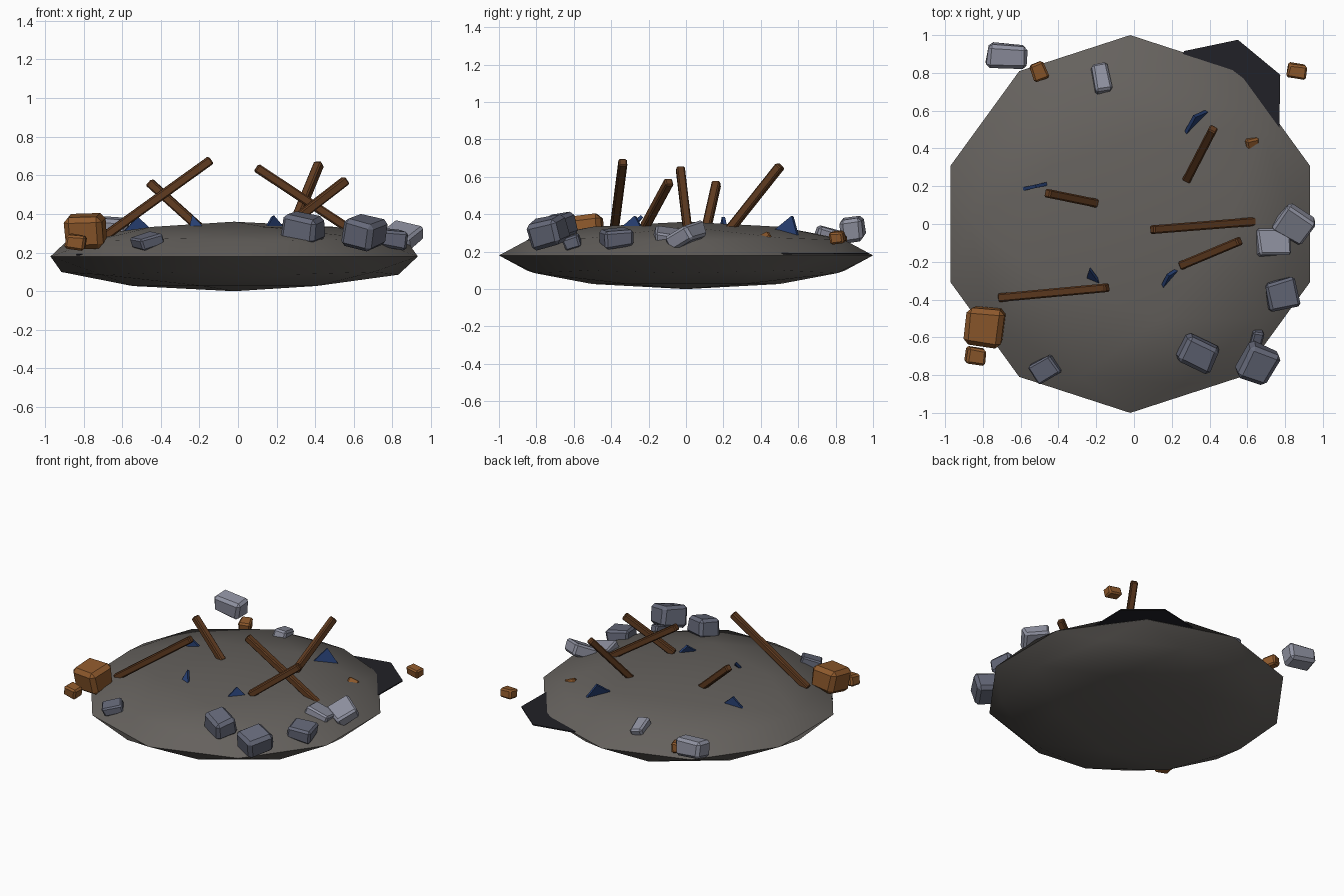
import bpy, bmesh, math, random
from mathutils import Vector, Matrix, Euler

if "Cube" in bpy.data.objects:
    bpy.data.objects.remove(bpy.data.objects["Cube"])

random.seed(4)


def mat(name, rgb):
    m = bpy.data.materials.new(name)
    m.diffuse_color = (*rgb, 1)
    m.use_nodes = True
    m.node_tree.nodes["Principled BSDF"].inputs["Base Color"].default_value = m.diffuse_color
    return m


EARTH = mat("earth", (0.13, 0.12, 0.11))
SOOT = mat("soot", (0.015, 0.015, 0.02))
WOOD = mat("wood", (0.12, 0.045, 0.015))
BRICK = mat("brick", (0.27, 0.10, 0.025))
DARK = mat("dark_stone", (0.13, 0.14, 0.19))
LIGHT = mat("light_stone", (0.28, 0.29, 0.36))
GLASS = mat("blue_glass", (0.02, 0.05, 0.17))


def finish(name, bm, material):
    bmesh.ops.recalc_face_normals(bm, faces=bm.faces)
    me = bpy.data.meshes.new(name)
    bm.to_mesh(me)
    bm.free()
    me.materials.append(material)
    ob = bpy.data.objects.new(name, me)
    bpy.context.collection.objects.link(ob)
    return ob


def block(name, loc, size, rot, material, jitter=0.06, bevel=0.16):
    bm = bmesh.new()
    bmesh.ops.create_cube(bm, size=1)
    for v in bm.verts:
        v.co += Vector([random.uniform(-jitter, jitter) for _ in range(3)])
        v.co = Vector(a * b for a, b in zip(v.co, size))
    bmesh.ops.bevel(bm, geom=bm.edges[:], offset=min(size) * bevel,
                    segments=1, affect='EDGES')
    r = Euler([math.radians(a) for a in rot]).to_matrix().to_4x4()
    bm.transform(Matrix.Translation(loc) @ r)
    return finish(name, bm, material)


def beam(name, a, b, w=0.046):
    a, b = Vector(a), Vector(b)
    d = b - a
    ob = block(name, (0, 0, 0), (w, w, d.length), (0, 0, 0), WOOD, 0, 0.16)
    ob.data.transform(Matrix.Translation((a + b) / 2)
                      @ d.to_track_quat('Z', 'Y').to_matrix().to_4x4())


def shard(name, pts, t=0.018):
    p = [Vector(q) for q in pts]
    n = (p[1] - p[0]).cross(p[2] - p[0]).normalized() * t / 2
    bm = bmesh.new()
    f = [bm.verts.new(q + n) for q in p]
    k = [bm.verts.new(q - n) for q in p]
    bm.faces.new(f)
    bm.faces.new(k[::-1])
    for i in range(3):
        j = (i + 1) % 3
        bm.faces.new((f[i], k[i], k[j], f[j]))
    finish(name, bm, GLASS)


# flattened mound of earth
bm = bmesh.new()
bmesh.ops.create_icosphere(bm, subdivisions=2, radius=1)
bm.transform(Matrix.Translation((-0.02, 0, 0.18)) @ Matrix.Diagonal((1, 1, 0.18, 1)))
mound = finish("mound", bm, EARTH)
bpy.context.view_layer.objects.active = mound
mound.select_set(True)
bpy.ops.object.shade_smooth_by_angle(angle=math.radians(40))

# flat scorch patches poking out at the rim
for i, (x, y, r, a) in enumerate([(0.47, 0.65, 0.335, 89), (-0.56, -0.38, 0.30, 10)]):
    bm = bmesh.new()
    bmesh.ops.create_cone(bm, cap_ends=True, segments=7, radius1=r, radius2=r, depth=0.008)
    bm.transform(Matrix.Translation((x, y, 0.188)) @ Matrix.Rotation(math.radians(a), 4, 'Z'))
    finish(f"scorch_patch_{i}", bm, SOOT)

# rubble stones around the rim
stones = [
    ((-0.675, 0.89, 0.32), (0.20, 0.12, 0.12), (8, 6, -4), LIGHT),
    ((-0.175, 0.77, 0.285), (0.09, 0.15, 0.08), (-15, 8, 8), LIGHT),
    ((0.85, 0.0, 0.285), (0.18, 0.17, 0.09), (25, 10, -32), LIGHT),
    ((0.735, -0.10, 0.28), (0.17, 0.14, 0.07), (-8, 12, 3), LIGHT),
    ((0.785, -0.37, 0.275), (0.16, 0.15, 0.09), (6, 8, 12), DARK),
    ((0.655, -0.74, 0.305), (0.17, 0.19, 0.14), (12, 15, -24), DARK),
    ((0.335, -0.69, 0.33), (0.19, 0.15, 0.13), (10, 8, -27), DARK),
    ((-0.47, -0.77, 0.26), (0.13, 0.11, 0.06), (8, -14, 30), DARK),
    ((0.65, -0.61, 0.25), (0.06, 0.09, 0.07), (20, 10, -10), DARK),
]
for i, (loc, size, rot, m) in enumerate(stones):
    block(f"stone_{i}", loc, size, rot, m)

# broken bricks
bricks = [
    ((-0.79, -0.54, 0.31), (0.19, 0.20, 0.17), (8, -6, -8)),
    ((-0.84, -0.70, 0.255), (0.10, 0.085, 0.075), (5, 8, -8)),
    ((-0.505, 0.81, 0.25), (0.08, 0.09, 0.07), (8, 5, 20)),
    ((0.86, 0.81, 0.275), (0.10, 0.075, 0.065), (6, 5, -8)),
    ((0.62, 0.43, 0.265), (0.07, 0.06, 0.06), (25, 20, 10)),
]
for i, (loc, size, rot) in enumerate(bricks):
    block(f"brick_{i}", loc, size, rot, BRICK)

# leaning charred beams
beams = [
    ((-0.71, -0.39, 0.27), (-0.14, -0.337, 0.68)),
    ((0.64, 0.013, 0.28), (0.095, -0.03, 0.64)),
    ((0.25, -0.22, 0.335), (0.56, -0.09, 0.575)),
    ((0.28, 0.235, 0.32), (0.42, 0.505, 0.66)),
    ((-0.20, 0.11, 0.33), (-0.46, 0.163, 0.565)),
]
for i, (a, b) in enumerate(beams):
    beam(f"beam_{i}", a, b)

# glass shards standing in the earth
shards = [
    ((0.26, 0.46, 0.30), (0.39, 0.60, 0.28), (0.32, 0.57, 0.39)),
    ((-0.61, 0.18, 0.29), (-0.45, 0.215, 0.32), (-0.52, 0.20, 0.385)),
    ((-0.25, -0.29, 0.32), (-0.18, -0.31, 0.33), (-0.235, -0.235, 0.39)),
    ((0.14, -0.35, 0.32), (0.23, -0.24, 0.33), (0.18, -0.27, 0.39)),
]
for i, p in enumerate(shards):
    shard(f"glass_shard_{i}", p)
